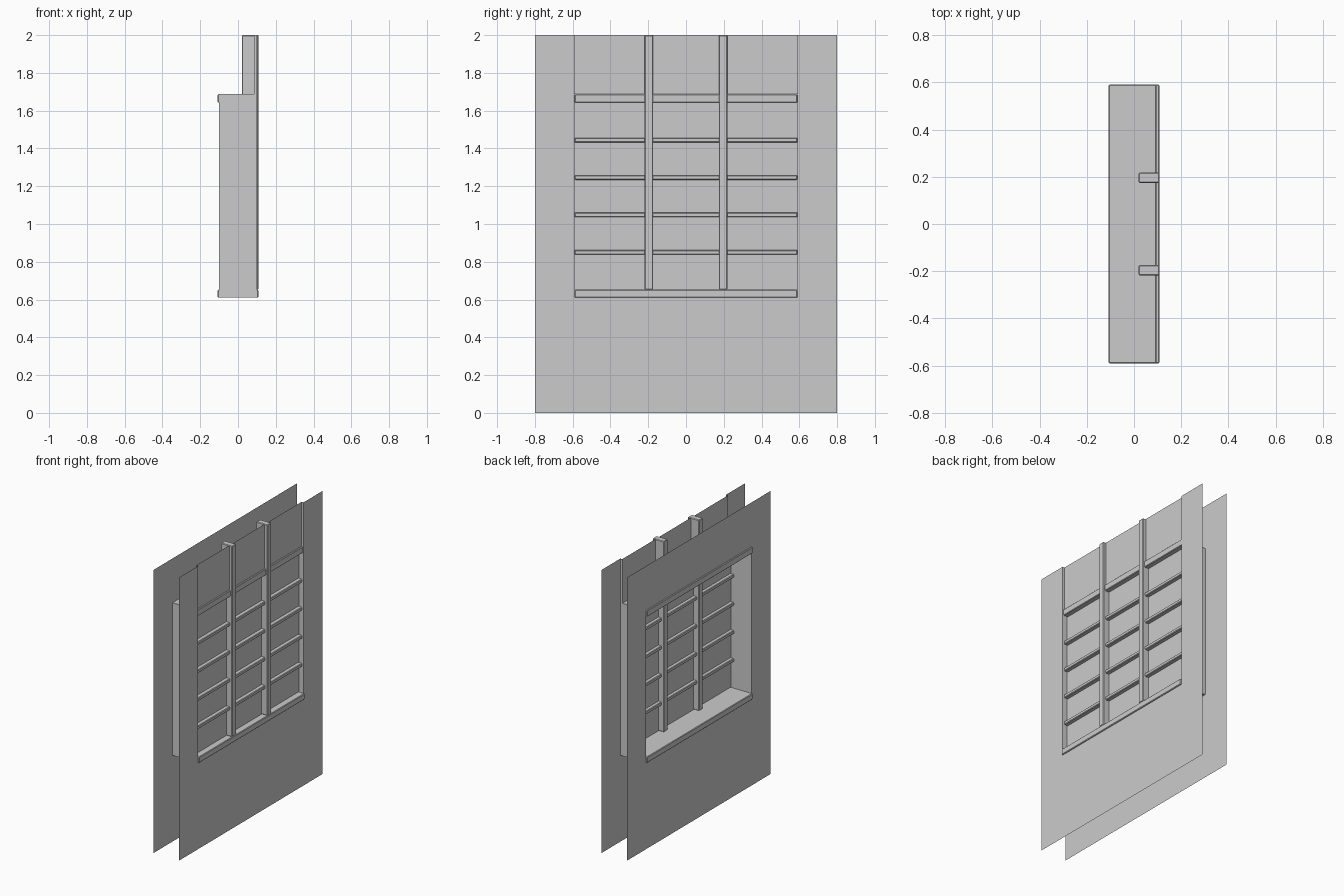
import bpy

if "Cube" in bpy.data.objects:
    bpy.data.objects.remove(bpy.data.objects["Cube"])

W, H = 0.8, 2.0            # half width and height of the wall
OW, Z0, Z1 = 0.59, 0.61, 1.687   # opening half width, bottom, top
SILL, HEAD = 0.652, 1.642  # clear glazed height


def mesh_object(name, verts, faces):
    me = bpy.data.meshes.new(name)
    me.from_pydata(verts, [], faces)
    me.update()
    ob = bpy.data.objects.new(name, me)
    bpy.context.collection.objects.link(ob)
    return ob


def box(name, x, y, z, bevel=0.0):
    """Box from (min, max) ranges, with an optional small chamfer."""
    v = [(a, b, c) for a in x for b in y for c in z]
    f = [(0, 1, 3, 2), (4, 6, 7, 5), (0, 4, 5, 1),
         (2, 3, 7, 6), (0, 2, 6, 4), (1, 5, 7, 3)]
    ob = mesh_object(name, v, f)
    if bevel:
        m = ob.modifiers.new("chamfer", 'BEVEL')
        m.width = bevel
        m.segments = 1
    return ob


def sheet_x(name, x, y, z):
    """Flat sheet facing +x."""
    return mesh_object(name, [(x, y[0], z[0]), (x, y[1], z[0]),
                              (x, y[1], z[1]), (x, y[0], z[1])], [(0, 1, 2, 3)])


def sheet_y(name, y, x, z):
    """Flat sheet facing the middle of the opening."""
    f = (0, 1, 2, 3) if y < 0 else (3, 2, 1, 0)
    return mesh_object(name, [(x[0], y, z[0]), (x[0], y, z[1]),
                              (x[1], y, z[1]), (x[1], y, z[0])], [f])


# Outer wall sheet, with its opening running up to the top edge
mesh_object("outer_wall",
            [(0.1, y, z) for y, z in ((-W, 0), (W, 0), (W, H), (OW, H),
                                      (OW, Z0), (-OW, Z0), (-OW, H), (-W, H))],
            [(0, 5, 6, 7), (0, 1, 4, 5), (1, 2, 3, 4)])

# Inner wall sheet, with a rectangular opening
ring = [(-W, 0), (W, 0), (W, H), (-W, H),
        (-OW, Z0), (OW, Z0), (OW, Z1), (-OW, Z1)]
mesh_object("inner_wall", [(-0.1, y, z) for y, z in ring],
            [(i, i + 4, (i + 1) % 4 + 4, (i + 1) % 4) for i in range(4)])

# Side reveals and the shallow returns beside the upper panel
for side, s in (("left", -1), ("right", 1)):
    sheet_y(f"reveal_{side}", s * OW, (-0.1, 0.1), (Z0, Z1))
    sheet_y(f"panel_return_{side}", s * OW, (0.085, 0.1), (Z1, H))

# Sill, head, glass and upper panel
box("sill", (-0.108, 0.108), (-OW, OW), (Z0, SILL), 0.004)
box("head", (-0.108, 0.095), (-OW, OW), (HEAD, Z1), 0.004)
sheet_x("glass", 0.062, (-OW, OW), (SILL, HEAD))
sheet_x("upper_panel", 0.085, (-OW, OW), (Z1, H))

# Vertical mullions
for i, y in enumerate((-OW / 3, OW / 3)):
    box(f"mullion_{i + 1}", (0.02, 0.108), (y - 0.022, y + 0.022), (SILL, H), 0.004)

# Horizontal glazing bars, split evenly over the glass
for i in range(1, 5):
    z = SILL + (HEAD - SILL) * i / 5
    box(f"glazing_bar_{i}", (0.037, 0.09), (-OW, OW), (z - 0.012, z + 0.012), 0.004)
